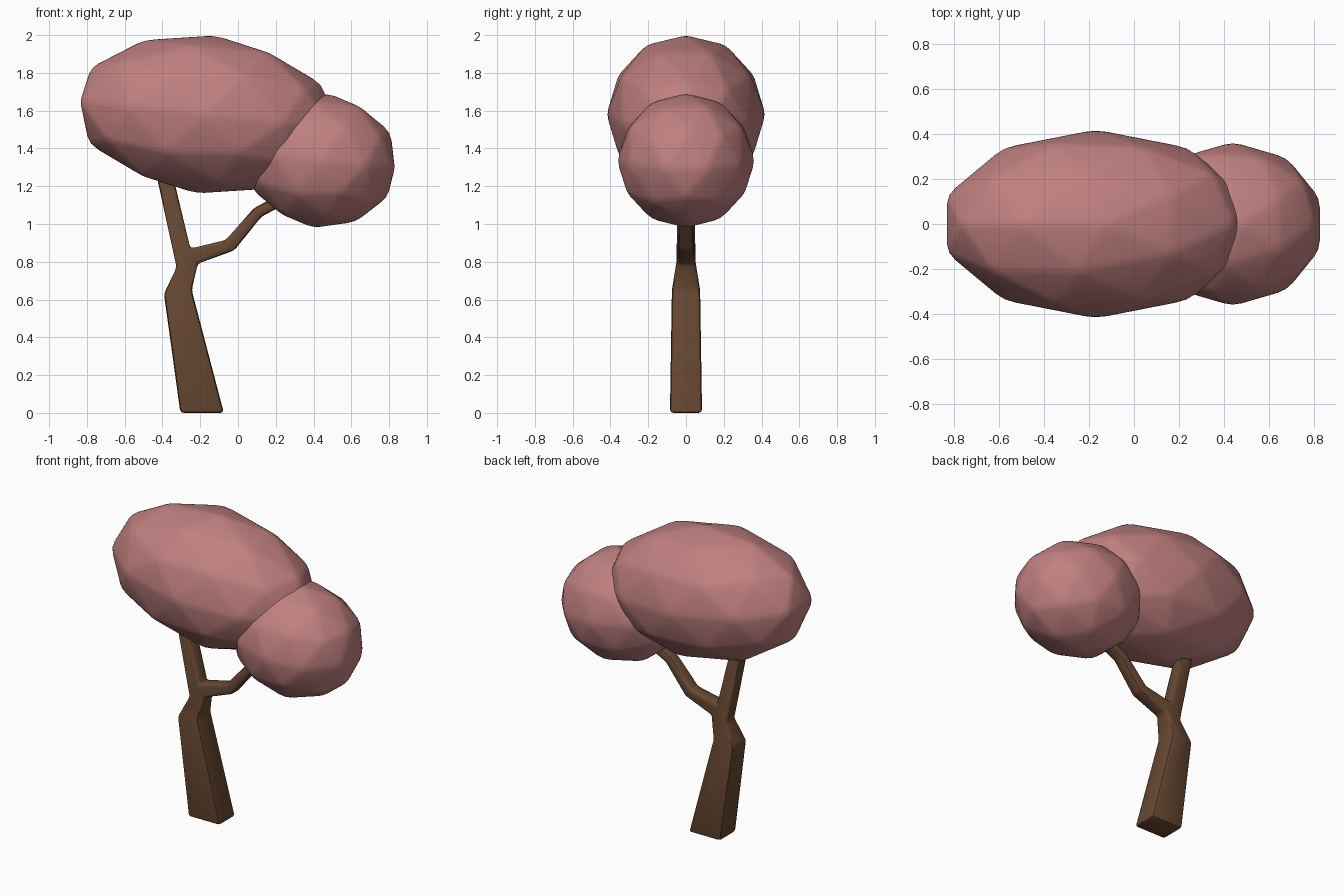
import bpy, bmesh, math
from mathutils import Matrix

if "Cube" in bpy.data.objects:
    bpy.data.objects.remove(bpy.data.objects["Cube"])


def material(name, color):
    m = bpy.data.materials.new(name)
    m.diffuse_color = (*color, 1)
    m.use_nodes = True
    m.node_tree.nodes["Principled BSDF"].inputs["Base Color"].default_value = m.diffuse_color
    return m


pink = material("blossom_pink", (0.53, 0.215, 0.215))
brown = material("bark_brown", (0.14, 0.065, 0.032))


def finish(name, bm, mat, bevel, min_angle):
    """Soften the edges and turn the bmesh into a smooth shaded object."""
    bmesh.ops.recalc_face_normals(bm, faces=bm.faces[:])
    edges = [e for e in bm.edges if e.calc_face_angle(0) > min_angle]
    bmesh.ops.bevel(bm, geom=edges, offset=bevel, segments=2, profile=0.5,
                    affect='EDGES', clamp_overlap=True)
    me = bpy.data.meshes.new(name)
    bm.to_mesh(me)
    bm.free()
    me.materials.append(mat)
    ob = bpy.data.objects.new(name, me)
    bpy.context.collection.objects.link(ob)
    bpy.ops.object.select_all(action='DESELECT')
    bpy.context.view_layer.objects.active = ob
    ob.select_set(True)
    bpy.ops.object.shade_smooth_by_angle(angle=math.radians(40))
    return ob


def foliage(name, center, radii):
    """Faceted, slightly tilted blob of blossom."""
    bm = bmesh.new()
    bmesh.ops.create_icosphere(bm, subdivisions=2, radius=1.005)
    mat = (Matrix.Translation(center)
           @ Matrix.Rotation(math.radians(6), 4, 'Y')
           @ Matrix.Diagonal((*radii, 1))
           @ Matrix.Rotation(math.pi, 4, 'Z'))
    bmesh.ops.transform(bm, matrix=mat, verts=bm.verts[:])
    finish(name, bm, pink, 0.022, 0.02)


foliage("large_foliage", (-0.17, 0, 1.58), (0.70, 0.42, 0.42))
foliage("small_foliage", (0.44, 0, 1.335), (0.41, 0.365, 0.357))

# Forked trunk: front outline points as (x, z, half depth)
points = [
    (-0.305, 0.00, 0.085), (-0.075, 0.00, 0.085),    # base
    (-0.245, 0.65, 0.075), (-0.392, 0.63, 0.075),    # shoulder
    (-0.213, 0.79, 0.05), (-0.325, 0.77, 0.05),      # neck
    (-0.252, 0.87, 0.05),                            # crotch
    (-0.36, 1.32, 0.04), (-0.445, 1.32, 0.04),       # left branch end
    (-0.02, 0.86, 0.042), (-0.065, 0.915, 0.042),    # right branch elbow
    (0.125, 1.04, 0.038), (0.085, 1.085, 0.038),     # right branch bend
    (0.30, 1.13, 0.035), (0.27, 1.18, 0.035),        # right branch end
]
panels = [(0, 1, 2, 3), (3, 2, 4, 5), (5, 4, 6), (5, 6, 7, 8),
          (4, 9, 10, 6), (9, 11, 12, 10), (11, 13, 14, 12)]
outline = [0, 1, 2, 4, 9, 11, 13, 14, 12, 10, 6, 7, 8, 5, 3]

bm = bmesh.new()
front = [bm.verts.new((x, -d, z)) for x, z, d in points]
back = [bm.verts.new((x, d, z)) for x, z, d in points]
for p in panels:
    bm.faces.new([front[i] for i in p])
    bm.faces.new([back[i] for i in reversed(p)])
for a, b in zip(outline, outline[1:] + outline[:1]):
    bm.faces.new((front[b], front[a], back[a], back[b]))
finish("trunk", bm, brown, 0.018, math.radians(15))
